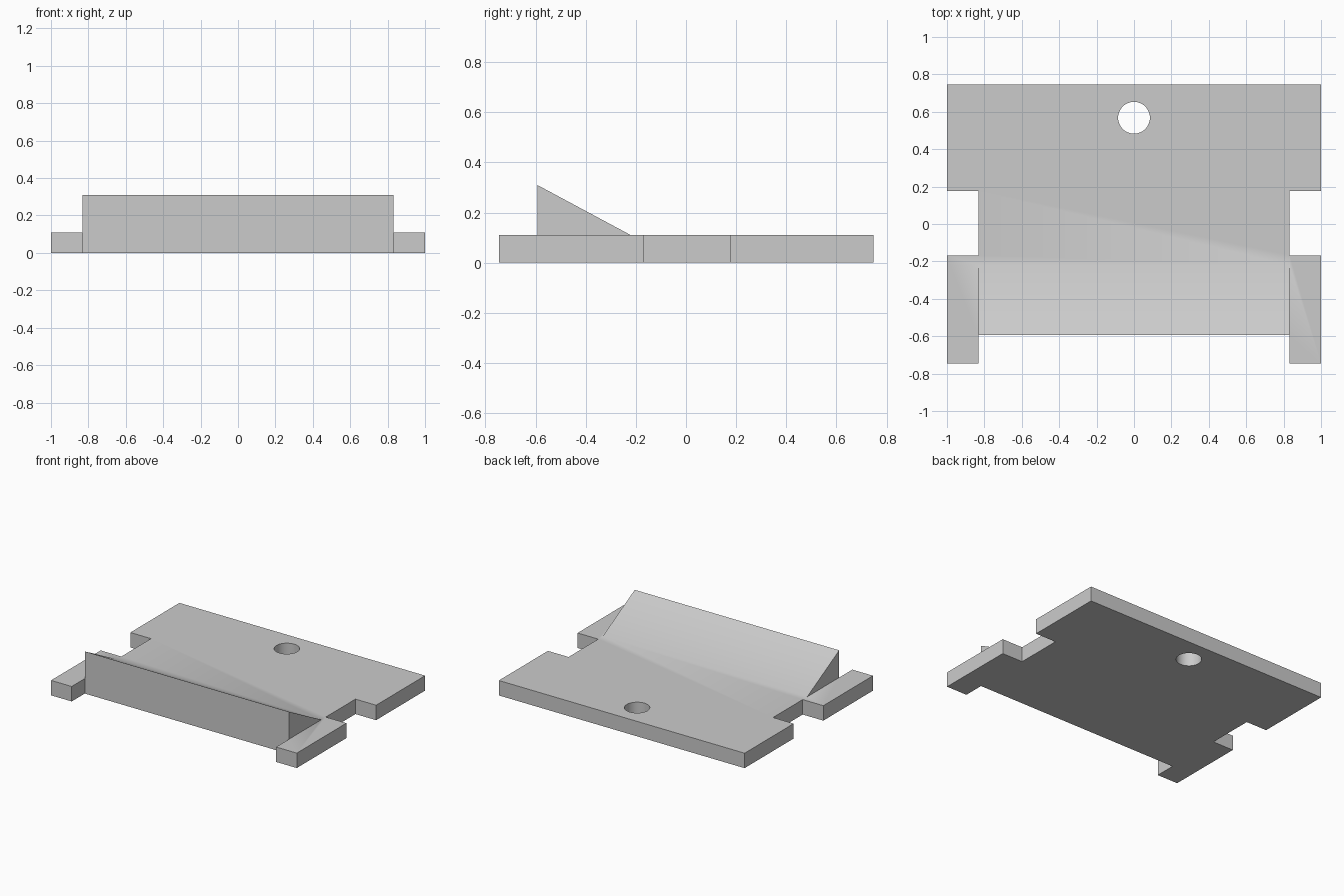
import bpy, bmesh, math

cube = bpy.data.objects.get("Cube")
if cube:
    bpy.data.objects.remove(cube, do_unlink=True)

# Plain grey material
grey = bpy.data.materials.new("plain grey")
grey.use_nodes = True
colour = (0.6, 0.6, 0.6, 1)
grey.diffuse_color = colour
grey.node_tree.nodes["Principled BSDF"].inputs["Base Color"].default_value = colour

THICK, TOP = 0.11, 0.31
INNER, FRONT = 0.832, -0.593


def prism(name, points, offset):
    """Extrude a flat polygon along an offset into a closed solid."""
    bm = bmesh.new()
    face = bm.faces.new([bm.verts.new(p) for p in points])
    ext = bmesh.ops.extrude_face_region(bm, geom=[face])
    moved = [g for g in ext["geom"] if isinstance(g, bmesh.types.BMVert)]
    bmesh.ops.translate(bm, verts=moved, vec=offset)
    bmesh.ops.recalc_face_normals(bm, faces=bm.faces)
    mesh = bpy.data.meshes.new(name)
    bm.to_mesh(mesh)
    bm.free()
    mesh.materials.append(grey)
    obj = bpy.data.objects.new(name, mesh)
    bpy.context.collection.objects.link(obj)
    return obj


def boolean(target, tool, operation):
    mod = target.modifiers.new(tool.name, "BOOLEAN")
    mod.operation, mod.object, mod.solver = operation, tool, "EXACT"
    bpy.context.view_layer.objects.active = target
    bpy.ops.object.modifier_apply(modifier=mod.name)
    bpy.data.objects.remove(tool, do_unlink=True)


# Base plate: right half of the outline, mirrored to the left
half = [(INNER, FRONT), (INNER, -0.745), (1, -0.745), (1, -0.168),
        (INNER, -0.168), (INNER, 0.177), (1, 0.177), (1, 0.747)]
outline = half + [(-x, y) for x, y in reversed(half)]
plate = prism("base_plate", [(x, y, 0) for x, y in outline], (0, 0, THICK))

# Sloped ridge across the front
ridge = prism("sloped_ridge",
              [(-INNER, FRONT, 0.05), (-INNER, FRONT, TOP),
               (-INNER, -0.22, THICK), (-INNER, -0.22, 0.05)],
              (2 * INNER, 0, 0))
boolean(plate, ridge, "UNION")

# Round hole near the back
bpy.ops.mesh.primitive_cylinder_add(vertices=48, radius=0.085, depth=1,
                                    location=(0, 0.568, 0))
hole = bpy.context.object
hole.name = "hole_cutter"
hole.hide_render = True
hole.data.materials.append(grey)
boolean(plate, hole, "DIFFERENCE")

# Smooth hole wall and slope foot, sharp edges elsewhere
bpy.ops.object.select_all(action="DESELECT")
plate.select_set(True)
bpy.context.view_layer.objects.active = plate
bpy.ops.object.shade_smooth_by_angle(angle=math.radians(30))
